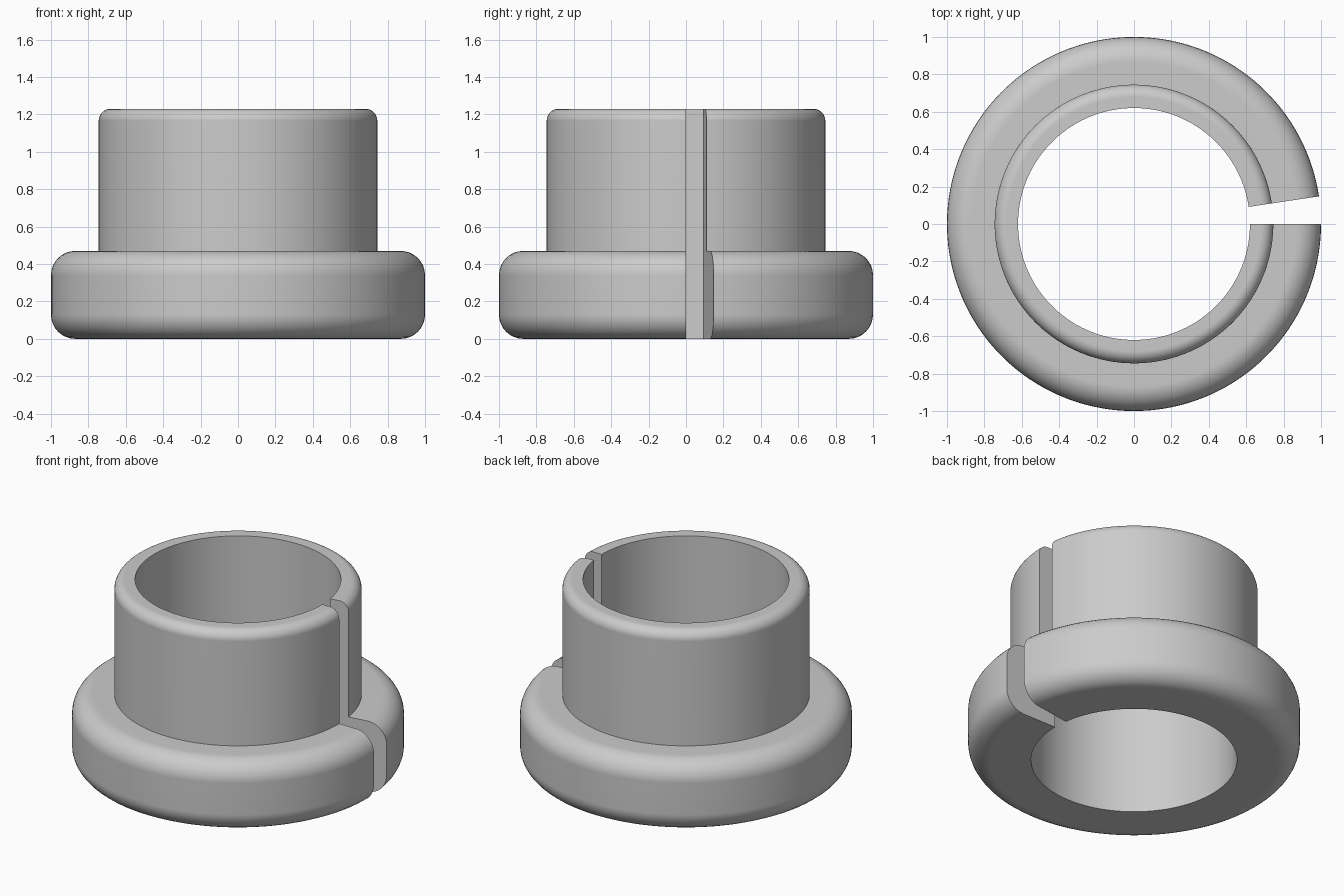
import bpy
import bmesh
from math import sin, cos, pi, radians
from mathutils import Matrix, Vector

cube = bpy.data.objects.get("Cube")
if cube:
    bpy.data.objects.remove(cube, do_unlink=True)

# Main dimensions
BORE, SLEEVE, FLANGE = 0.62, 0.745, 1.0
FLANGE_TOP, HEIGHT = 0.47, 1.23
FLANGE_ROUND, SLEEVE_ROUND = 0.13, 0.065
SLOT = radians(8.5)
STEPS = 144


def fillet(r, z, radius, start, segments=8):
    """Quarter circle about (r, z), running counter-clockwise from start."""
    angles = [start + pi / 2 * i / segments for i in range(segments + 1)]
    return [(r + radius * cos(a), z + radius * sin(a)) for a in angles]


# Cross-section as (radius, height), counter-clockwise
profile = [(BORE, 0)]
profile += fillet(FLANGE - FLANGE_ROUND, FLANGE_ROUND, FLANGE_ROUND, -pi / 2)
profile += fillet(FLANGE - FLANGE_ROUND, FLANGE_TOP - FLANGE_ROUND, FLANGE_ROUND, 0)
profile += [(SLEEVE, FLANGE_TOP)]
profile += fillet(SLEEVE - SLEEVE_ROUND, HEIGHT - SLEEVE_ROUND, SLEEVE_ROUND, 0)
profile += [(BORE, HEIGHT)]

# Sweep the section around z, leaving the slot open
bm = bmesh.new()
rings = []
for i in range(STEPS + 1):
    turn = Matrix.Rotation(SLOT + (2 * pi - SLOT) * i / STEPS, 3, "Z")
    rings.append([bm.verts.new(turn @ Vector((r, 0, z))) for r, z in profile])
n = len(profile)
for a, b in zip(rings, rings[1:]):
    for j in range(n):
        k = (j + 1) % n
        bm.faces.new((a[j], b[j], b[k], a[k]))

# Flat slot walls
bm.faces.new(rings[0])
bm.faces.new(rings[-1][::-1])
bmesh.ops.recalc_face_normals(bm, faces=bm.faces)
mesh = bpy.data.meshes.new("split_flanged_bushing")
bm.to_mesh(mesh)
bm.free()

bushing = bpy.data.objects.new("split_flanged_bushing", mesh)
bpy.context.collection.objects.link(bushing)

# Plain grey material
grey = bpy.data.materials.new("light_grey")
grey.use_nodes = True
colour = (0.6, 0.6, 0.6, 1)
grey.diffuse_color = colour
grey.node_tree.nodes["Principled BSDF"].inputs["Base Color"].default_value = colour
mesh.materials.append(grey)

# Smooth curved walls, sharp rims
bpy.context.view_layer.objects.active = bushing
bushing.select_set(True)
bpy.ops.object.shade_smooth_by_angle(angle=radians(30))
weighted = bushing.modifiers.new("even_shading", "WEIGHTED_NORMAL")
weighted.keep_sharp = True
